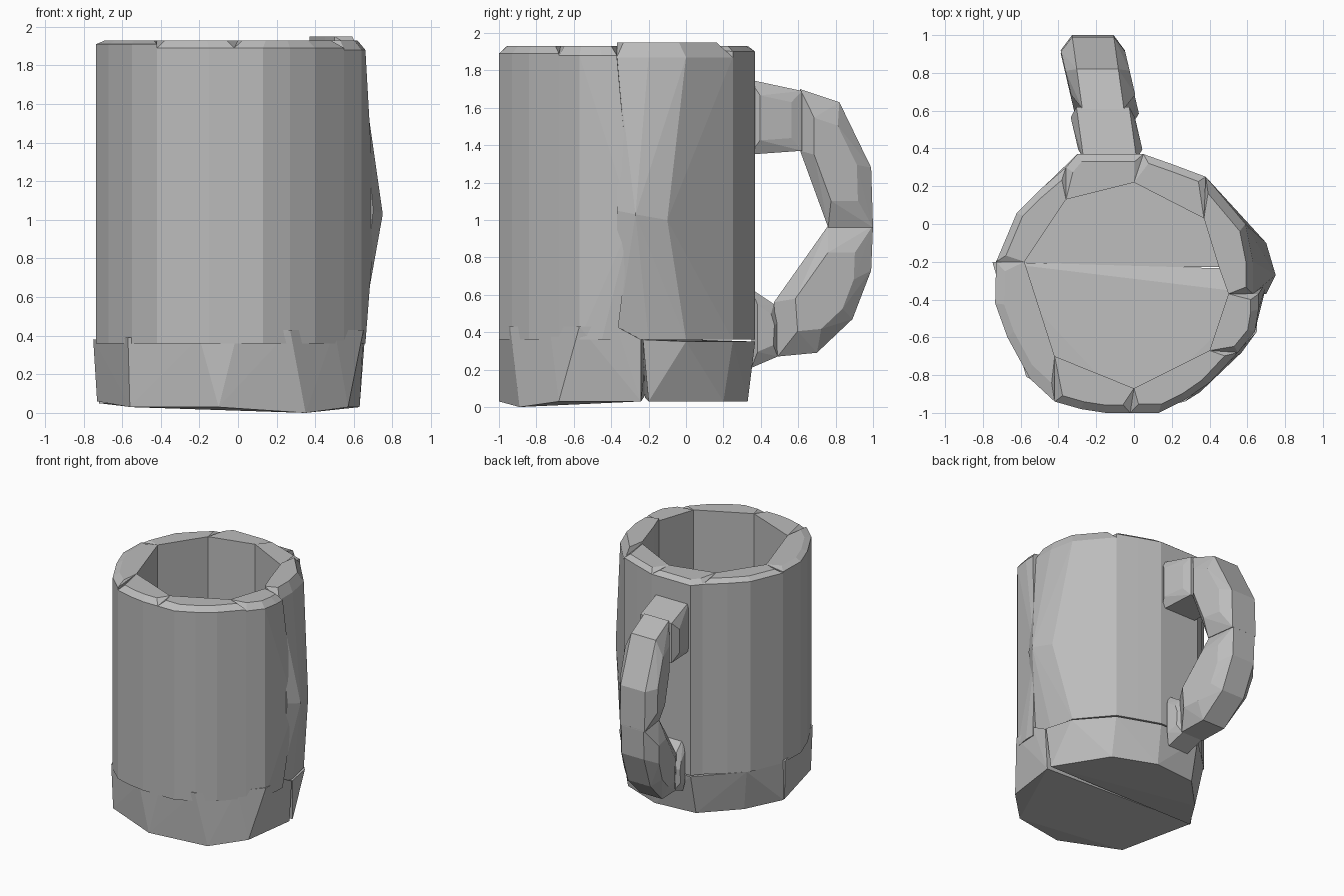
import bpy
import bmesh

cube = bpy.data.objects.get("Cube")
if cube:
    bpy.data.objects.remove(cube, do_unlink=True)

grey = bpy.data.materials.new("plain_grey")
grey.use_nodes = True
colour = (0.5, 0.5, 0.5, 1)
grey.diffuse_color = colour
grey.node_tree.nodes["Principled BSDF"].inputs["Base Color"].default_value = colour


def hull(name, points):
    """Faceted solid wrapped around a few points."""
    bm = bmesh.new()
    for p in points:
        bm.verts.new(p)
    result = bmesh.ops.convex_hull(bm, input=bm.verts)
    loose = {g for g in result["geom_interior"] + result["geom_unused"]
             if isinstance(g, bmesh.types.BMVert)}
    bmesh.ops.delete(bm, geom=list(loose), context='VERTS')
    bmesh.ops.recalc_face_normals(bm, faces=bm.faces)
    mesh = bpy.data.meshes.new(name)
    bm.to_mesh(mesh)
    bm.free()
    mesh.materials.append(grey)
    obj = bpy.data.objects.new(name, mesh)
    bpy.context.scene.collection.objects.link(obj)
    return obj


def wall(name, inner, outer, top=1.93, drop=0.03, low=0.36, extra=()):
    """Stave of the cup wall with a softly bevelled rim."""
    cx = sum(p[0] for p in inner) / len(inner)
    cy = sum(p[1] for p in inner) / len(inner)
    points = list(extra)
    points += [(x, y, z) for x, y in inner for z in (low, top)]
    for x, y in outer:
        points += [(x, y, low), (x, y, top - drop)]
        points.append((x + (cx - x) * 0.2, y + (cy - y) * 0.2, top))
    hull(name, points)


# Cup wall, stave by stave
wall("wall_right", [(-.58, -.2), (-.42, -.7)],
     [(-.73, -.2), (-.735, -.42), (-.67, -.6), (-.55, -.82), (-.42, -.94)], drop=.02)
wall("wall_front_right", [(-.42, -.7), (0, -.87)],
     [(-.42, -.94), (-.28, -.98), (-.15, -1), (-.02, -1)], drop=.04)
wall("wall_front_left", [(0, -.87), (.4, -.67)],
     [(-.02, -1), (.13, -1), (.27, -.93), (.4, -.84), (.55, -.68)], drop=.04)
wall("wall_left_front", [(.4, -.67), (.5, -.37)],
     [(.55, -.68), (.64, -.57), (.66, -.45), (.66, -.37)],
     drop=.05, extra=[(.71, -.29, 1)])
wall("wall_left_bulge", [(.5, -.37), (.45, -.23), (.37, .03)],
     [(.63, -.37), (.63, -.2), (.59, 0), (.38, .25)], top=1.95, drop=.08,
     extra=[(.7, -.37, 1.05), (.75, -.27, 1.03), (.7, -.1, 1)])
wall("wall_back_left", [(.37, .03), (0, .22)],
     [(.38, .25), (.22, .31), (.05, .37)])
wall("wall_back", [(0, .22), (-.36, .13)],
     [(.05, .37), (-.3, .37), (-.36, .3)])
wall("wall_back_right", [(-.36, .13), (-.58, -.2)],
     [(-.36, .3), (-.5, .18), (-.62, .06), (-.73, -.2)])

# Chunky foot in two halves
hull("foot_front", [
    (-.75, -.2, .38), (-.57, -.81, .39), (-.2, -.98, .39), (0, -1, .43),
    (.27, -.94, .43), (.5, -.73, .43), (.65, -.57, .43), (.66, -.37, .43),
    (.65, -.24, .36), (.63, -.24, .03), (.57, -.68, .03), (.35, -.89, 0),
    (-.1, -1, .03), (-.56, -.8, .03), (-.73, -.22, .06)])
hull("foot_back", [
    (-.74, -.22, .37), (.65, -.23, .36), (.6, 0, .35), (.38, .25, .35),
    (.05, .37, .35), (-.3, .37, .35), (-.6, .08, .36), (-.72, -.22, .05),
    (-.55, .04, .03), (-.3, .3, .03), (.05, .33, .03), (.38, .2, .03),
    (.63, -.2, .03)])


def handle_part(name, profile, width, edge):
    """Handle chunk: side profile, narrow at its edges, full at mid width."""
    my = sum(p[0] for p in profile) / len(profile)
    mz = sum(p[1] for p in profile) / len(profile)
    points = []
    for y, z in profile:
        centre = -.13 - .14 * (y - .37)
        for side in (-1, 1):
            points.append((centre + side * edge, y, z))
            wide_y, wide_z = y + (my - y) * .4, z + (mz - z) * .4
            points.append((centre + side * width, wide_y, wide_z))
    hull(name, points)


# Handle, from upper joint down to lower joint
handle_part("handle_top", [(.34, 1.75), (.34, 1.35), (.62, 1.37), (.62, 1.69)], .17, .14)
handle_part("handle_upper", [(.61, 1.7), (.61, 1.37), (.76, .96), (1, .96),
                             (.99, 1.28), (.82, 1.63)], .17, .11)
handle_part("handle_lower", [(.76, .97), (1, .97), (.99, .73), (.89, .47),
                             (.7, .29), (.49, .27), (.47, .56)], .17, .1)
handle_part("handle_foot", [(.35, .63), (.47, .55), (.5, .45), (.49, .27),
                            (.35, .21)], .13, .09)
